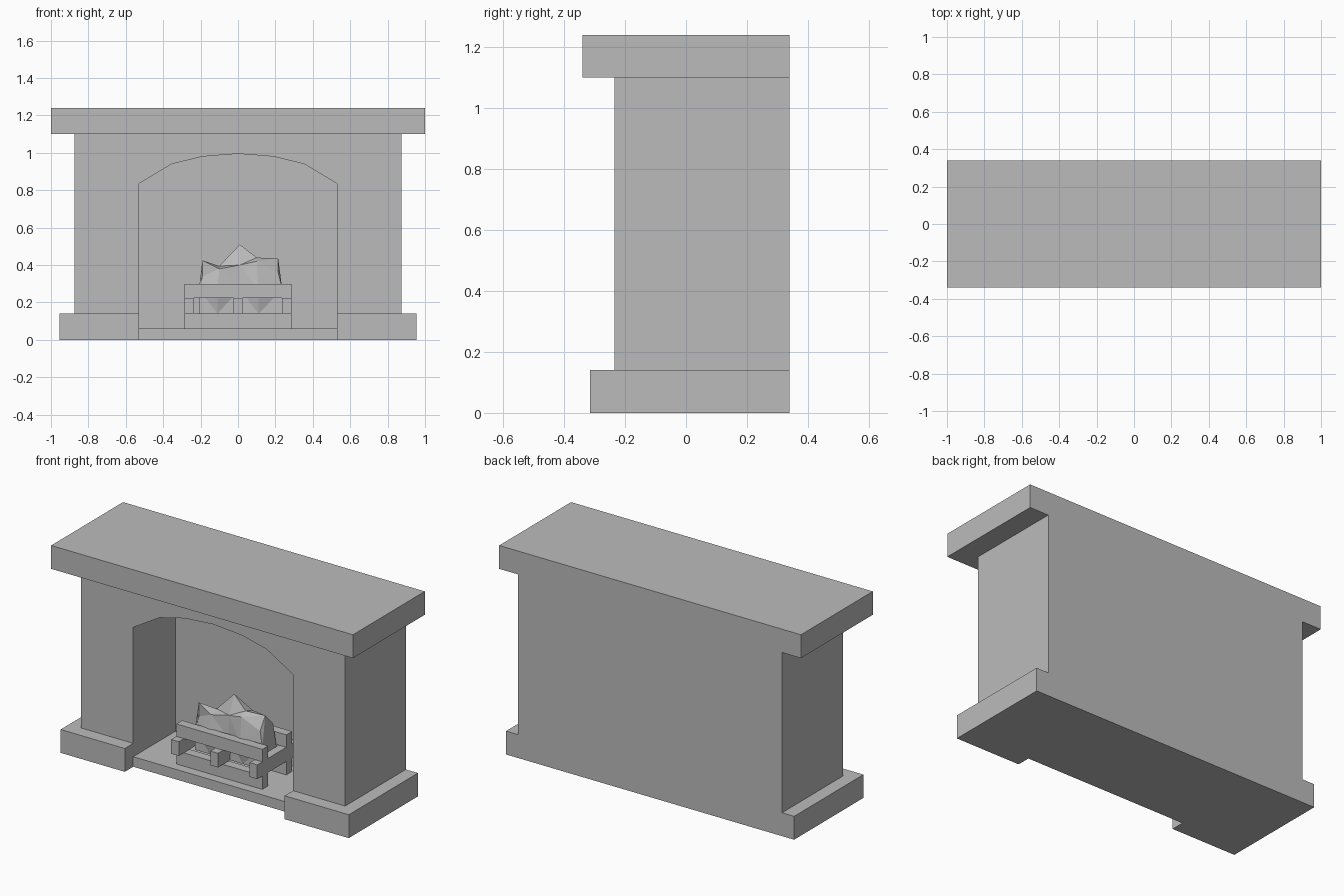
import bpy
import bmesh
from mathutils import Matrix, Vector

default = bpy.data.objects.get("Cube")
if default:
    bpy.data.objects.remove(default, do_unlink=True)

# One stone colour for everything
stone = bpy.data.materials.new("grey_stone")
stone.use_nodes = True
GREY = (0.5, 0.5, 0.5, 1)
stone.diffuse_color = GREY
stone.node_tree.nodes["Principled BSDF"].inputs["Base Color"].default_value = GREY


def finish(bm, name):
    bmesh.ops.recalc_face_normals(bm, faces=bm.faces)
    mesh = bpy.data.meshes.new(name)
    bm.to_mesh(mesh)
    bm.free()
    mesh.materials.append(stone)
    obj = bpy.data.objects.new(name, mesh)
    bpy.context.scene.collection.objects.link(obj)
    return obj


def box(name, x, y, z):
    """Box from (min, max) ranges."""
    spans = (x, y, z)
    size = Vector([b - a for a, b in spans])
    centre = Vector([(a + b) / 2 for a, b in spans])
    bm = bmesh.new()
    bmesh.ops.create_cube(bm, size=1, matrix=Matrix.Translation(centre) @ Matrix.Diagonal(size).to_4x4())
    return finish(bm, name)


def extrude_profile(name, points, y0, y1):
    """Prism from an (x, z) outline pushed along y."""
    bm = bmesh.new()
    face = bm.faces.new([bm.verts.new((x, y0, z)) for x, z in points])
    result = bmesh.ops.extrude_face_region(bm, geom=[face])
    verts = [v for v in result["geom"] if isinstance(v, bmesh.types.BMVert)]
    bmesh.ops.translate(bm, verts=verts, vec=(0, y1 - y0, 0))
    return finish(bm, name)


def combine(target, other, operation):
    """Apply a boolean and discard the helper."""
    other.hide_render = True
    mod = target.modifiers.new(operation.lower(), "BOOLEAN")
    mod.operation, mod.solver, mod.object = operation, "EXACT", other
    bpy.context.view_layer.update()
    graph = bpy.context.evaluated_depsgraph_get()
    mesh = bpy.data.meshes.new_from_object(target.evaluated_get(graph))
    target.modifiers.clear()
    target.data = mesh
    bpy.data.objects.remove(other, do_unlink=True)


# Fire surround: chimney breast joined with its plinth and mantel shelf
BACK, FACE, HEARTH, HALF = 0.34, -0.235, 0.06, 0.53
surround = box("fire_surround", (-0.875, 0.875), (FACE, BACK), (0.1, 1.15))
combine(surround, box("plinth", (-0.955, 0.955), (-0.315, BACK), (0, 0.14)), "UNION")
combine(surround, box("mantel_shelf", (-1, 1), (-0.34, BACK), (1.1, 1.24)), "UNION")

# Arched firebox opening, and the gap in the plinth before the hearth
arch = [(HALF, 0.835), (0.355, 0.94), (0.19, 0.98), (0, 0.995)]
arch += [(-x, z) for x, z in reversed(arch[:-1])]
outline = [(-HALF, HEARTH), (HALF, HEARTH)] + arch
combine(surround, extrude_profile("firebox_cutter", outline, -0.5, 0.165), "DIFFERENCE")
combine(surround, box("plinth_cutter", (-HALF, HALF), (-0.5, FACE), (-0.1, 0.3)), "DIFFERENCE")

# Merge leftover coplanar splits
bm = bmesh.new()
bm.from_mesh(surround.data)
bmesh.ops.remove_doubles(bm, verts=bm.verts, dist=0.0001)
bmesh.ops.dissolve_limit(bm, angle_limit=0.01, verts=bm.verts, edges=bm.edges)
bm.to_mesh(surround.data)
bm.free()

# Grate: long rails front and back, with cross bars between them
W = 0.285
for side, y in (("front", -0.177), ("back", 0.05)):
    for level, z in (("lower", (HEARTH, 0.14)), ("upper", (0.225, 0.3))):
        box(f"grate_{level}_{side}_rail", (-W, W), (y, y + 0.055), z)
for side, x in (("right", 0.025 - W), ("middle", 0), ("left", W - 0.025)):
    box(f"grate_{side}_cross_bar", (x - 0.025, x + 0.025), (-0.225, 0.15), (0.14, 0.225))

# Flames: jagged ridge; each row is x, ridge y, ridge height, shoulder height
ridge = [
    (-0.19, -0.1, 0.425, 0.34),
    (-0.1, -0.06, 0.395, 0.38),
    (0.01, -0.05, 0.51, 0.4),
    (0.1, -0.07, 0.44, 0.42),
    (0.215, -0.05, 0.435, 0.36),
]
bm = bmesh.new()
sections = []
for i, (x, y, top, shoulder) in enumerate(ridge):
    wobble = 0.015 * (-1) ** i
    low = x * 1.1
    section = [(low, -0.11, 0.14), (low, -0.122 + wobble, 0.27), (x, -0.105 + wobble / 2, shoulder),
               (x, y, top), (x, 0.01 + wobble, shoulder), (low, 0.045, 0.14)]
    sections.append([bm.verts.new(p) for p in section])
for a, b in zip(sections, sections[1:]):
    for j in range(len(a)):
        k = (j + 1) % len(a)
        bm.faces.new((a[j], b[j], b[k], a[k]))
for end in (sections[0], sections[-1]):
    bm.faces.new(end)
bmesh.ops.triangulate(bm, faces=bm.faces)
finish(bm, "flames")
